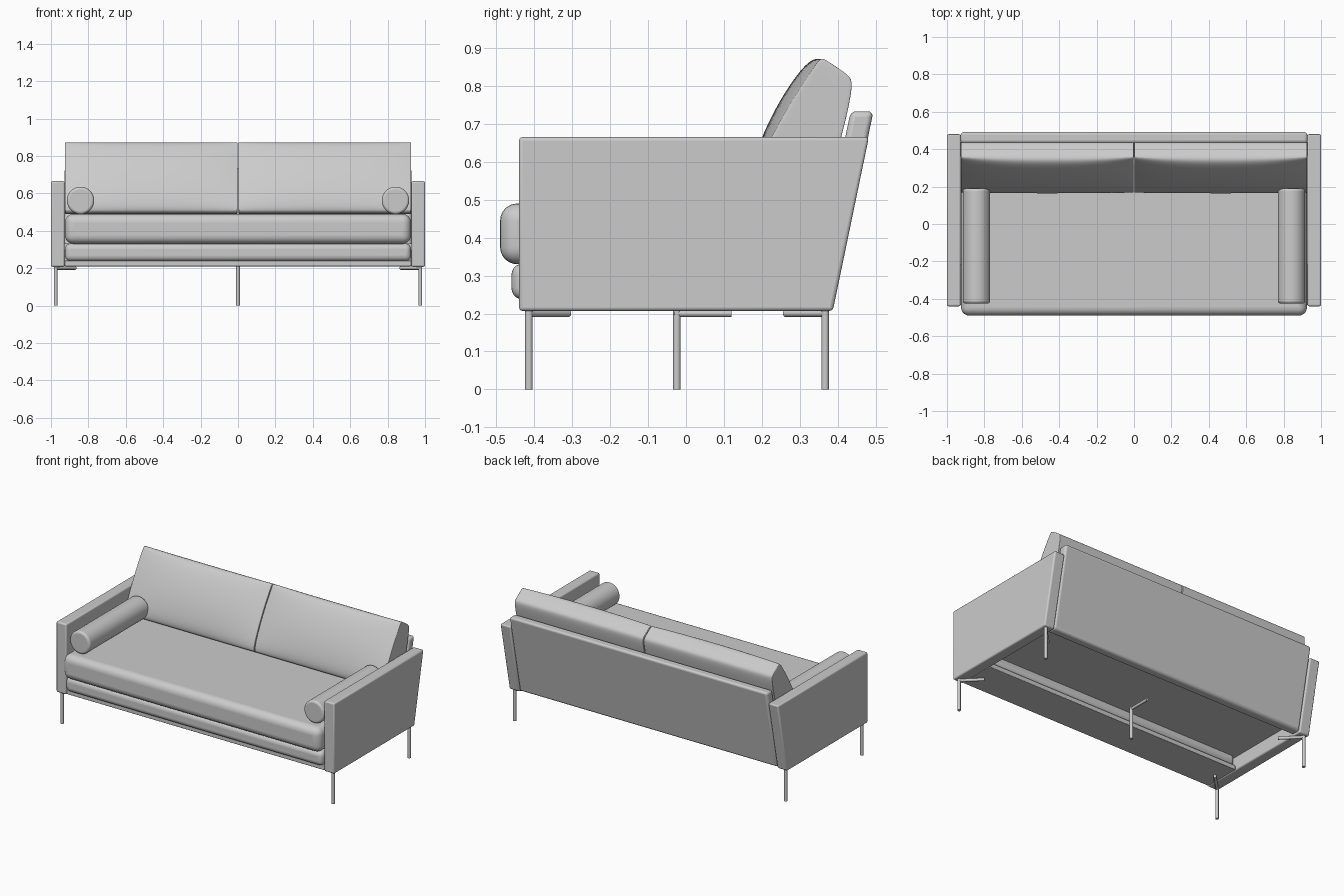
import bpy, bmesh, math
from mathutils import Vector

if "Cube" in bpy.data.objects:
    bpy.data.objects.remove(bpy.data.objects["Cube"])


def make_object(name, bm, bevel=0.0, segments=3, subsurf=0, angle=35):
    bmesh.ops.recalc_face_normals(bm, faces=bm.faces)
    mesh = bpy.data.meshes.new(name)
    bm.to_mesh(mesh)
    bm.free()
    ob = bpy.data.objects.new(name, mesh)
    bpy.context.collection.objects.link(ob)
    if bevel:
        m = ob.modifiers.new("Bevel", 'BEVEL')
        m.width, m.segments, m.limit_method = bevel, segments, 'ANGLE'
    if subsurf:
        m = ob.modifiers.new("Subdivision", 'SUBSURF')
        m.levels = m.render_levels = subsurf
    bpy.ops.object.select_all(action='DESELECT')
    ob.select_set(True)
    bpy.context.view_layer.objects.active = ob
    bpy.ops.object.shade_smooth_by_angle(angle=math.radians(angle))
    return ob


def loft(name, sections, **kw):
    """Skin a list of (x, [(y, z), ...]) sections and cap both ends."""
    bm = bmesh.new()
    rings = [[bm.verts.new((x, y, z)) for y, z in prof] for x, prof in sections]
    n = len(rings[0])
    for a, b in zip(rings, rings[1:]):
        for i in range(n):
            j = (i + 1) % n
            bm.faces.new((a[i], a[j], b[j], b[i]))
    caps = [bm.faces.new(rings[0]), bm.faces.new(rings[-1])]
    if kw.get("subsurf"):
        bmesh.ops.inset_individual(bm, faces=caps, thickness=0.01)
    return make_object(name, bm, **kw)


def prism(name, profile, x0, x1, **kw):
    return loft(name, [(x0, profile), (x1, profile)], **kw)


def slab(name, y0, y1, z0, z1, half_x, **kw):
    return prism(name, [(y0, z0), (y1, z0), (y1, z1), (y0, z1)], -half_x, half_x, **kw)


def rod(name, start, end, radius, sides=16, **kw):
    a, b = Vector(start), Vector(end)
    bm = bmesh.new()
    bmesh.ops.create_cone(bm, cap_ends=True, segments=sides, radius1=radius,
                          radius2=radius, depth=(b - a).length)
    rot = (b - a).to_track_quat('Z', 'Y').to_matrix()
    bmesh.ops.rotate(bm, verts=bm.verts, matrix=rot)
    bmesh.ops.translate(bm, verts=bm.verts, vec=(a + b) / 2)
    return make_object(name, bm, **kw)


# Frame: front rail, deck and leaning back panel
W = 0.927
slab("front_rail", -0.435, -0.19, 0.21, 0.24, W, bevel=0.004)
slab("front_padding", -0.46, -0.19, 0.237, 0.332, W - 0.002, bevel=0.03, segments=5)
slab("seat_deck", -0.22, 0.37, 0.295, 0.332, W)
prism("back_panel", [(0.326, 0.212), (0.387, 0.212), (0.494, 0.733), (0.434, 0.733)],
      -W, W, bevel=0.015, segments=4)

# Seat cushion
slab("seat_cushion", -0.49, 0.36, 0.33, 0.49, W - 0.002, bevel=0.045, segments=6)

# Back cushion profile, front bulging in the middle of its width
mid = [(0.18, 0.49), (0.163, 0.505), (0.163, 0.56), (0.202, 0.68), (0.262, 0.79),
       (0.315, 0.86), (0.345, 0.876), (0.375, 0.864), (0.43, 0.828), (0.442, 0.81),
       (0.42, 0.70), (0.365, 0.505), (0.35, 0.49)]
bulge = [0, 0, 0.012, 0.03, 0.035, 0.03, 0.012, 0, 0, 0, 0, 0, 0]


def cushion_profile(u):
    k = abs(u) ** 3
    return [(y + b * k, z) for (y, z), b in zip(mid, bulge)]


for side, label in ((-1, "left"), (1, "right")):
    # Back cushions
    sections = [(side * 0.464 + 0.462 * u, cushion_profile(u))
                for u in (-1, -0.96, -0.8, -0.45, 0, 0.45, 0.8, 0.96, 1)]
    loft(label + "_back_cushion", sections, subsurf=2, angle=60)

    # Arms
    prism(label + "_arm", [(-0.44, 0.207), (0.387, 0.207), (0.482, 0.665), (-0.44, 0.665)],
          side * 0.927, side * 1.0, bevel=0.009)

    # Bolsters
    rod(label + "_bolster", (side * 0.842, -0.425, 0.562), (side * 0.842, 0.19, 0.562),
        0.073, sides=48, bevel=0.014, segments=4)

    # Corner legs with diagonal mounting bars
    for y, step, place in ((-0.414, 0.105, "front"), (0.367, -0.105, "back")):
        x = side * 0.975
        rod(f"{label}_{place}_leg", (x, y, 0), (x, y, 0.208), 0.01)
        rod(f"{label}_{place}_leg_bar", (x, y, 0.2),
            (x - side * 0.105, y + step, 0.2), 0.009)

# Centre leg
rod("centre_leg", (0, -0.024, 0), (0, -0.024, 0.208), 0.01)
rod("centre_leg_bar", (0, -0.03, 0.2), (0, 0.12, 0.2), 0.009)
